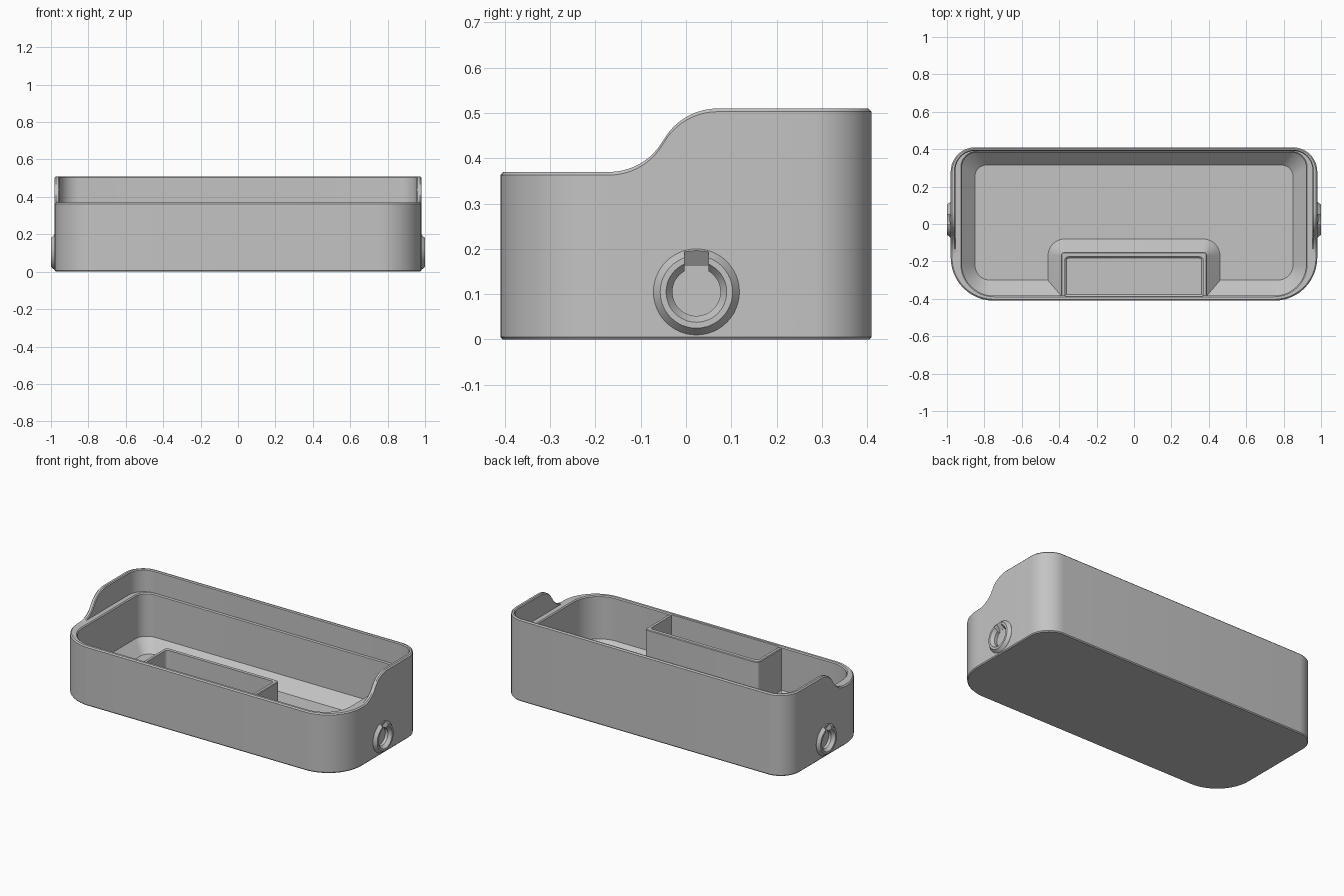
import bpy, bmesh, math
from mathutils import Matrix, Vector

if "Cube" in bpy.data.objects:
    bpy.data.objects.remove(bpy.data.objects["Cube"])

grey = bpy.data.materials.new("light_grey")
grey.diffuse_color = (0.55, 0.55, 0.55, 1)
grey.use_nodes = True
grey.node_tree.nodes["Principled BSDF"].inputs["Base Color"].default_value = grey.diffuse_color
LOW, HIGH = 0.37, 0.51          # front and back rim heights
Y0, Y1 = -0.17, 0.07            # range of the S-curved rim step


def rim(y):
    """Rim height: two tangent arcs between the low and high parts."""
    w, h = (Y1 - Y0) / 2, (HIGH - LOW) / 2
    r = (w * w + h * h) / (2 * h)
    if y <= Y0:
        return LOW
    if y >= Y1:
        return HIGH
    if y < Y0 + w:
        return LOW + r - math.sqrt(r * r - (y - Y0) ** 2)
    return HIGH - r + math.sqrt(r * r - (Y1 - y) ** 2)


def outline(hx, yf, yb, rf, rb, seg=12, side=24):
    """Rounded plan, from front centre round the right and mirrored back."""
    pts = []
    for i in range(seg + 1):
        a = -math.pi / 2 + i * math.pi / 2 / seg
        pts.append((hx - rf + rf * math.cos(a), yf + rf + rf * math.sin(a)))
    pts += [(hx, Y0 + (Y1 - Y0) * i / side) for i in range(side + 1)]
    for i in range(seg + 1):
        a = i * math.pi / 2 / seg
        pts.append((hx - rb + rb * math.cos(a), yb - rb + rb * math.sin(a)))
    return pts + [(-x, y) for x, y in reversed(pts)]


def finish(bm, name):
    bmesh.ops.remove_doubles(bm, verts=bm.verts, dist=1e-5)
    bmesh.ops.dissolve_degenerate(bm, edges=bm.edges, dist=1e-5)
    bmesh.ops.recalc_face_normals(bm, faces=bm.faces)
    me = bpy.data.meshes.new(name)
    bm.to_mesh(me)
    bm.free()
    me.materials.append(grey)
    ob = bpy.data.objects.new(name, me)
    bpy.context.collection.objects.link(ob)
    return ob


def loft(name, loops):
    """Skin matching loops of 3D points and cap both ends."""
    bm = bmesh.new()
    rows = [[bm.verts.new(p) for p in loop] for loop in loops]
    n = len(rows[0])
    for a, b in zip(rows, rows[1:]):
        for i in range(n):
            j = (i + 1) % n
            bm.faces.new((a[i], a[j], b[j], b[i]))
    bm.faces.new(rows[0])
    bm.faces.new(rows[-1])
    return finish(bm, name)


def ring(plan, height):
    return [(x, y, height(y) if callable(height) else height) for x, y in plan]


def combine(body, tool, op):
    mod = body.modifiers.new(op, 'BOOLEAN')
    mod.operation, mod.object, mod.solver = op, tool, 'EXACT'
    bpy.context.view_layer.objects.active = body
    bpy.ops.object.modifier_apply(modifier=mod.name)
    bpy.data.objects.remove(tool)


# Tray shell: outside, rim, ledge under the high rim, cavity, sloped floor edge
tray = loft("tray", [
    ring(outline(0.975, -0.405, 0.405, 0.225, 0.125), 0),
    ring(outline(0.98, -0.41, 0.41, 0.23, 0.13), 0.006),
    ring(outline(0.98, -0.41, 0.41, 0.23, 0.13), lambda y: rim(y) - 0.007),
    ring(outline(0.973, -0.403, 0.403, 0.223, 0.123), rim),
    ring(outline(0.960, -0.396, 0.396, 0.205, 0.110), rim),
    ring(outline(0.955, -0.391, 0.391, 0.20, 0.105), lambda y: max(rim(y) - 0.006, LOW)),
    ring(outline(0.955, -0.391, 0.391, 0.20, 0.105), LOW),
    ring(outline(0.926, -0.389, 0.389, 0.176, 0.086), LOW),
    ring(outline(0.92, -0.383, 0.383, 0.17, 0.08), LOW - 0.006),
    ring(outline(0.92, -0.383, 0.383, 0.17, 0.08), 0.10),
    ring(outline(0.85, -0.30, 0.315, 0.08, 0.06), 0.03),
])


def pocket_plan(hx, yf, yb, r, seg=8):
    """Plan with square front corners and rounded back corners."""
    right = [(hx, yf)]
    for i in range(seg + 1):
        a = i * math.pi / 2 / seg
        right.append((hx - r + r * math.cos(a), yb - r + r * math.sin(a)))
    return right + [(-x, y) for x, y in reversed(right)]


# Front compartment with flared foot
combine(tray, loft("compartment", [
    ring(pocket_plan(0.46, -0.398, -0.08, 0.09), 0.02),
    ring(pocket_plan(0.46, -0.398, -0.08, 0.09), 0.031),
    ring(pocket_plan(0.39, -0.398, -0.15, 0.02), 0.10),
    ring(pocket_plan(0.39, -0.398, -0.15, 0.02), 0.357),
    ring(pocket_plan(0.386, -0.398, -0.154, 0.016), 0.361),
]), 'UNION')
combine(tray, loft("compartment_hollow", [
    ring(pocket_plan(0.362, -0.377, -0.183, 0.012), 0.032),
    ring(pocket_plan(0.37, -0.385, -0.175, 0.02), 0.04),
    ring(pocket_plan(0.37, -0.385, -0.175, 0.02), 0.6),
]), 'DIFFERENCE')

# Round side sockets with a keyway at the top
PY, PZ = 0.023, 0.105


def disc(x, r, n=48):
    return [(x, PY + r * math.cos(2 * math.pi * i / n),
             PZ + r * math.sin(2 * math.pi * i / n)) for i in range(n)]


for s in (-1, 1):
    combine(tray, loft("socket_boss", [
        disc(s * 0.95, 0.095), disc(s * 0.981, 0.095), disc(s * 1.0, 0.08)]), 'UNION')
    combine(tray, loft("socket_recess", [
        disc(s * 0.962, 0.053), disc(s * 0.980, 0.053),
        disc(s * 1.0, 0.067), disc(s * 1.02, 0.067)]), 'DIFFERENCE')
    wedge = [(0.963, PZ), (1.02, PZ), (1.02, 0.2475), (0.963, 0.162)]
    combine(tray, loft("socket_keyway", [
        [(s * x, y, z) for x, z in wedge] for y in (PY - 0.0265, PY + 0.0265)]), 'DIFFERENCE')

# Smooth curved walls, keep crisp edges
bpy.ops.object.select_all(action='DESELECT')
tray.select_set(True)
bpy.context.view_layer.objects.active = tray
bpy.ops.object.shade_smooth_by_angle(angle=math.radians(30))
